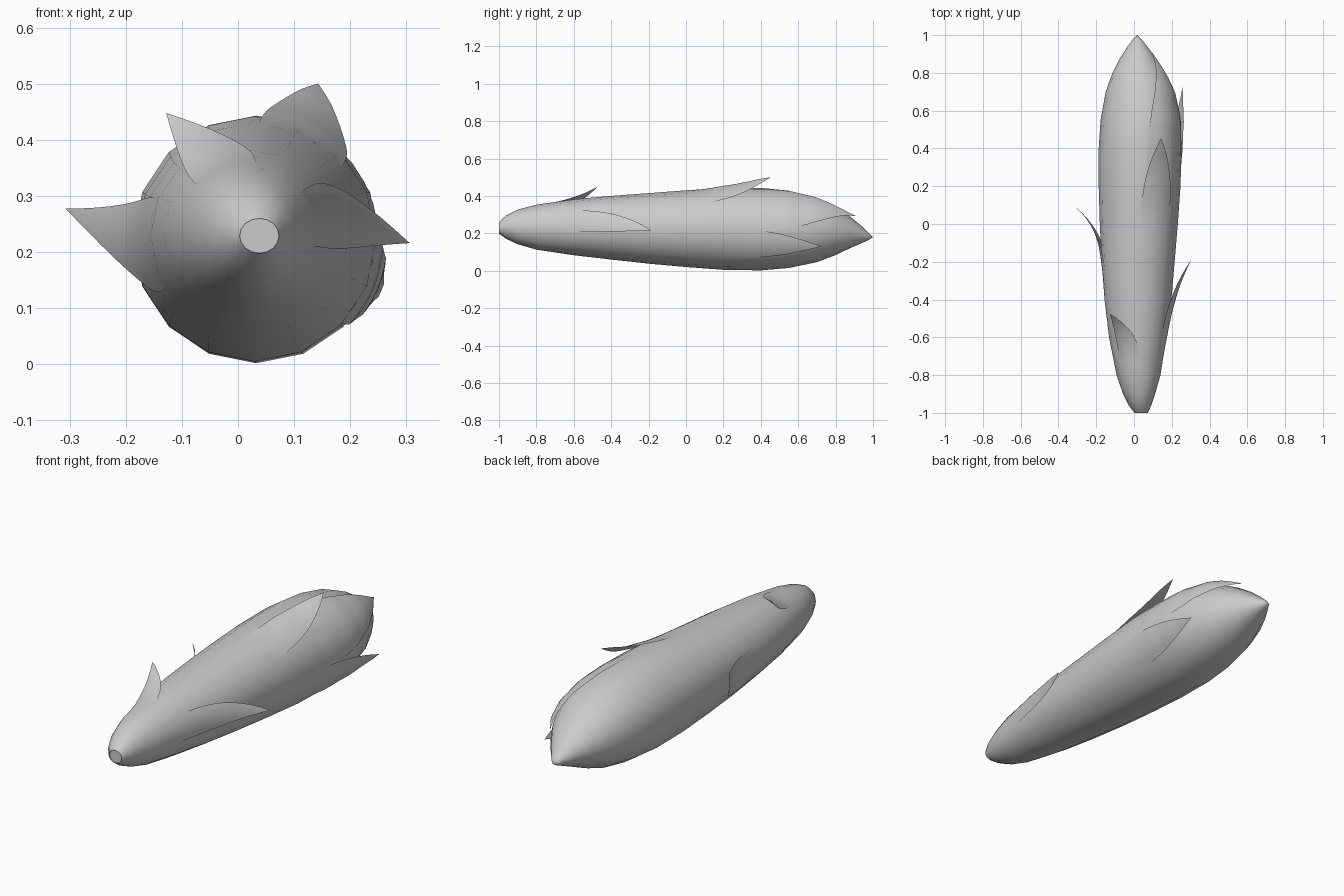
import bpy, bmesh, math
from mathutils import Vector

if "Cube" in bpy.data.objects:
    bpy.data.objects.remove(bpy.data.objects["Cube"])

grey = bpy.data.materials.new("plain grey")
grey.diffuse_color = (0.6, 0.6, 0.6, 1)
grey.use_nodes = True
grey.node_tree.nodes["Principled BSDF"].inputs["Base Color"].default_value = grey.diffuse_color

# Stations along the bud: y, x min, x max, z min, z max
STATIONS = [
    (-1.0, 0.003, 0.073, 0.198, 0.260), (-0.96, -0.028, 0.092, 0.170, 0.297),
    (-0.9, -0.058, 0.112, 0.142, 0.327), (-0.8, -0.092, 0.140, 0.113, 0.353),
    (-0.6, -0.132, 0.172, 0.083, 0.382), (-0.4, -0.156, 0.198, 0.060, 0.400),
    (-0.2, -0.171, 0.215, 0.038, 0.415), (0.0, -0.181, 0.232, 0.020, 0.430),
    (0.2, -0.187, 0.246, 0.005, 0.442), (0.4, -0.187, 0.252, 0.002, 0.443),
    (0.55, -0.177, 0.245, 0.015, 0.428), (0.7, -0.150, 0.213, 0.046, 0.390),
    (0.8, -0.114, 0.167, 0.084, 0.342), (0.88, -0.073, 0.115, 0.122, 0.288),
    (0.94, -0.034, 0.070, 0.148, 0.238), (0.98, -0.005, 0.038, 0.166, 0.200),
]


def section(y):
    """Centre and radii of the bud at y."""
    for a, b in zip(STATIONS, STATIONS[1:]):
        if y <= b[0]:
            break
    t = min(1, (y - a[0]) / (b[0] - a[0]))
    x0, x1, z0, z1 = [p + (q - p) * t for p, q in zip(a[1:], b[1:])]
    return (x0 + x1) / 2, (z0 + z1) / 2, (x1 - x0) / 2, (z1 - z0) / 2


def surface(y, angle, scale=1.0):
    cx, cz, rx, rz = section(y)
    return Vector((cx + rx * scale * math.cos(angle), y,
                   cz + rz * scale * math.sin(angle)))


def finish(name, bm):
    bmesh.ops.recalc_face_normals(bm, faces=bm.faces)
    mesh = bpy.data.meshes.new(name)
    bm.to_mesh(mesh)
    bm.free()
    mesh.materials.append(grey)
    obj = bpy.data.objects.new(name, mesh)
    bpy.context.collection.objects.link(obj)
    bpy.ops.object.select_all(action='DESELECT')
    obj.select_set(True)
    bpy.context.view_layer.objects.active = obj
    bpy.ops.object.shade_smooth_by_angle(angle=math.radians(40))
    return obj


# Bud body: sixteen sides, cut stem end at the front, point at the back
SIDES = 16
bm = bmesh.new()
angles = [2 * math.pi * i / SIDES for i in range(SIDES)]
rings = [[bm.verts.new(surface(s[0], a)) for a in angles] for s in STATIONS]
for r0, r1 in zip(rings, rings[1:]):
    for i in range(SIDES):
        j = (i + 1) % SIDES
        bm.faces.new((r0[i], r0[j], r1[j], r1[i]))
point = bm.verts.new((0.018, 1.0, 0.18))
for i in range(SIDES):
    bm.faces.new((rings[-1][i], rings[-1][(i + 1) % SIDES], point))
cap = bm.faces.new(rings[0])
bmesh.ops.inset_region(bm, faces=[cap], thickness=0.004, depth=0)
bmesh.ops.translate(bm, verts=cap.verts, vec=(0, 0.008, 0))
finish("bud_body", bm)


def leaf(name, base_y, tip, angle, half_width, power):
    """Scale that hugs the body at its base and lifts off towards its tip."""
    rows, cols = 14, 8
    angle, half_width, tip = math.radians(angle), math.radians(half_width), Vector(tip)
    lift = tip - surface(tip.y, angle, 1.012)
    bm = bmesh.new()
    grid = []
    for r in range(rows):
        t = r / rows
        y = base_y + (tip.y - base_y) * t
        w = half_width * (1 - t ** 2.6)
        scale = 0.985 + 0.027 * min(1, t * 2.5)
        grid.append([bm.verts.new(surface(y, angle + w * (2 * c / cols - 1), scale)
                                  + lift * t ** power) for c in range(cols + 1)])
    for g0, g1 in zip(grid, grid[1:]):
        for c in range(cols):
            bm.faces.new((g0[c], g0[c + 1], g1[c + 1], g1[c]))
    end = bm.verts.new(tip)
    for c in range(cols):
        bm.faces.new((grid[-1][c], grid[-1][c + 1], end))
    finish(name, bm)


# Leaf scales around the bud
leaf("left_leaf", -0.35, (-0.308, 0.088, 0.278), 185, 28, 4)
leaf("upper_front_leaf", -0.75, (-0.128, -0.475, 0.448), 112, 26, 3)
leaf("top_leaf", 0.0, (0.143, 0.455, 0.50), 63, 24, 2.5)
leaf("right_leaf", -0.8, (0.306, -0.185, 0.216), 14, 25, 3.5)
leaf("lower_right_leaf", 0.2, (0.255, 0.725, 0.13), -22, 22, 3)
leaf("rear_leaf", 0.3, (0.095, 0.91, 0.292), 38, 42, 3)
